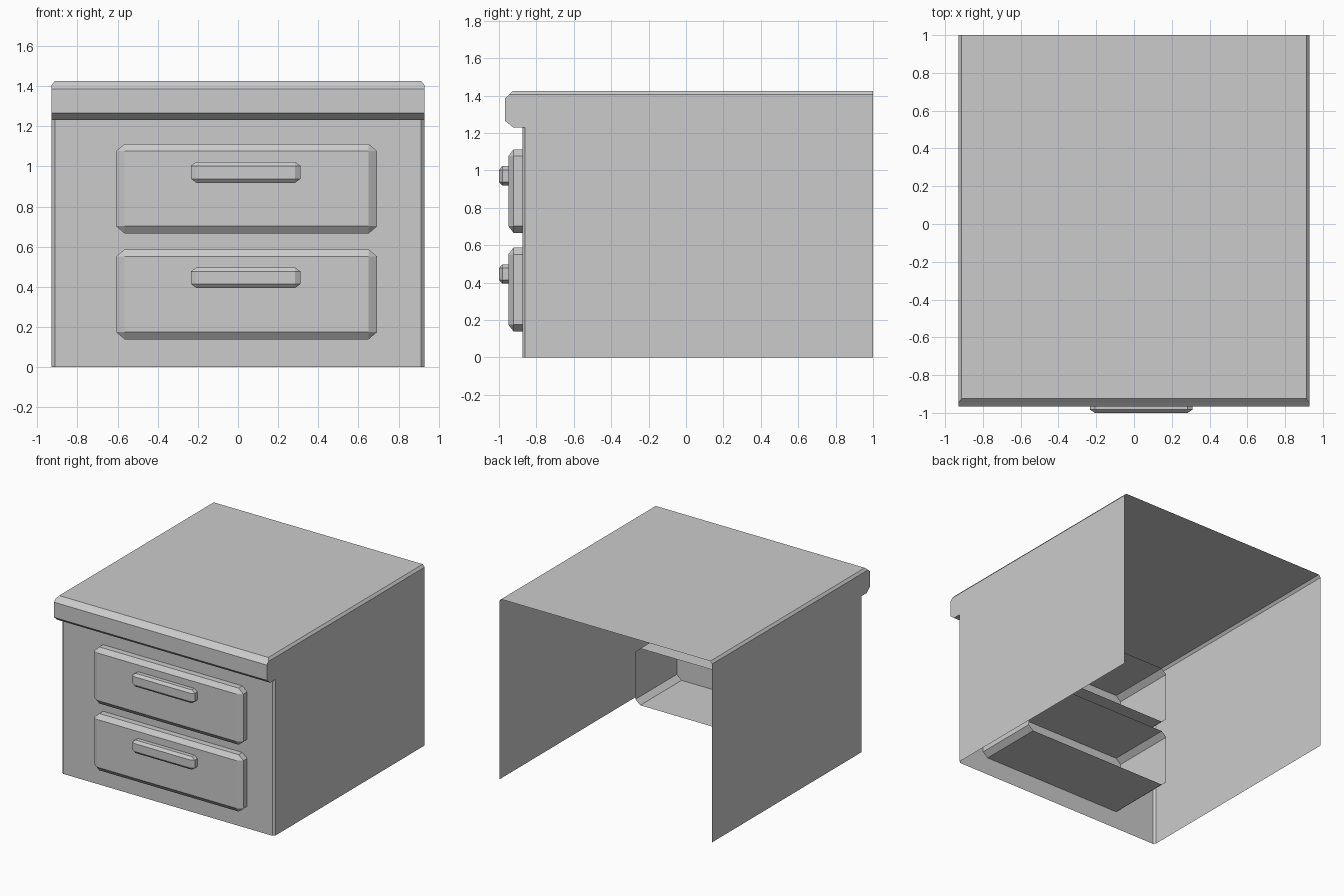
import bpy, bmesh
from mathutils import Vector

if "Cube" in bpy.data.objects:
    bpy.data.objects.remove(bpy.data.objects["Cube"])


def finish(bm, name):
    bmesh.ops.recalc_face_normals(bm, faces=bm.faces)
    mesh = bpy.data.meshes.new(name)
    bm.to_mesh(mesh)
    bm.free()
    obj = bpy.data.objects.new(name, mesh)
    bpy.context.collection.objects.link(obj)
    return obj


def chamfered_box(name, lo, hi, chamfer, open_back=True):
    """Box with chamfers that differ per axis; the +y side is left open."""
    lo, hi, c = Vector(lo), Vector(hi), Vector(chamfer)
    bm = bmesh.new()
    bmesh.ops.create_cube(bm, size=1)
    # work in chamfer units so a bevel of 1 becomes the wanted size
    for v in bm.verts:
        for i in range(3):
            v.co[i] = (lo[i] if v.co[i] < 0 else hi[i]) / c[i]
    back = [f for f in bm.faces if all(v.co.y * c.y > hi.y - 1e-4 for v in f.verts)]
    if open_back:
        bmesh.ops.delete(bm, geom=back, context='FACES_ONLY')
    edges = [e for e in bm.edges if not e.is_boundary]
    bmesh.ops.bevel(bm, geom=edges, offset=1, segments=1, affect='EDGES', profile=0.5)
    for v in bm.verts:
        v.co = Vector((v.co.x * c.x, v.co.y * c.y, v.co.z * c.z))
    return finish(bm, name)


# Cabinet shell: side profile (half width, y, z), open at the back and bottom
W, N = 0.928, 0.912
rows = [(N, 1, 1.425), (N, -0.925, 1.425), (W, -0.944, 1.406), (W, -0.967, 1.385),
        (W, -0.967, 1.265), (W, -0.925, 1.23), (W, -0.86, 1.23)]
front = [(N, -0.875, 1.23), (N, -0.875, 0)]
side_end = [(W, -0.86, 0), (W, 1, 0), (W, 1, 1.406)]

bm = bmesh.new()


def pair(p):
    return [bm.verts.new((s * p[0], p[1], p[2])) for s in (-1, 1)]


R = [pair(p) for p in rows]
F = [pair(p) for p in front]
S = [pair(p) for p in side_end]
for a, b in zip(R[:5], R[1:6]):                      # top, front lip
    bm.faces.new((a[0], a[1], b[1], b[0]))
bm.faces.new((R[5][0], R[5][1], R[6][1], F[0][1], F[0][0], R[6][0]))  # lip underside
bm.faces.new((F[0][0], F[0][1], F[1][1], F[1][0]))   # front panel
for s in (0, 1):
    bm.faces.new((F[0][s], F[1][s], S[0][s], R[6][s]))            # front corner chamfer
    bm.faces.new((R[0][s], R[1][s], R[2][s], S[2][s]))            # top side chamfer
    bm.faces.new([r[s] for r in R[2:]] + [v[s] for v in S])       # side wall
finish(bm, "cabinet_body")

# Drawers and handles
for label, z0, z1, h0, h1 in (("upper", 0.666, 1.112, 0.918, 1.023),
                              ("lower", 0.139, 0.587, 0.394, 0.497)):
    chamfered_box(label + "_drawer", (-0.607, -0.95, z0), (0.693, -0.36, z1),
                  (0.042, 0.028, 0.036))
    chamfered_box(label + "_handle", (-0.234, -1.0, h0), (0.311, -0.92, h1),
                  (0.027, 0.018, 0.02))
